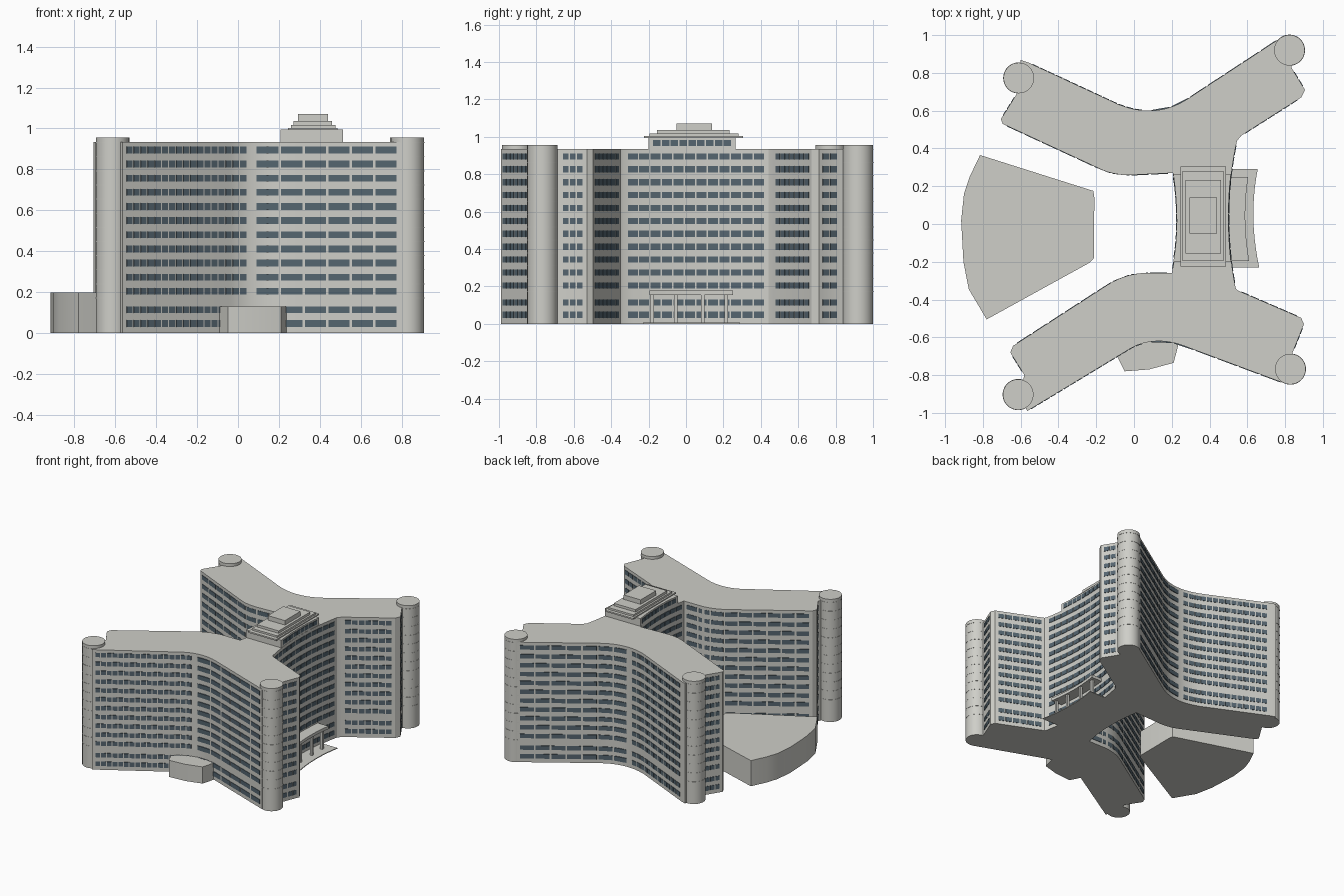
import bpy, bmesh, math
from mathutils import Vector

if "Cube" in bpy.data.objects:
    bpy.data.objects.remove(bpy.data.objects["Cube"])


def material(name, col):
    m = bpy.data.materials.new(name)
    m.diffuse_color = (*col, 1)
    m.use_nodes = True
    m.node_tree.nodes["Principled BSDF"].inputs["Base Color"].default_value = m.diffuse_color
    return m


STONE = material("stone", (0.62, 0.62, 0.58))
GLASS = material("glass", (0.09, 0.13, 0.16))


def finish(bm, name, mat, smooth=True):
    bmesh.ops.recalc_face_normals(bm, faces=bm.faces)
    me = bpy.data.meshes.new(name)
    bm.to_mesh(me)
    bm.free()
    me.materials.append(mat)
    ob = bpy.data.objects.new(name, me)
    bpy.context.collection.objects.link(ob)
    if smooth:
        bpy.ops.object.select_all(action='DESELECT')
        ob.select_set(True)
        bpy.context.view_layer.objects.active = ob
        bpy.ops.object.shade_smooth_by_angle(angle=math.radians(25))
    return ob


def prism(name, pts, z0, z1, mat=STONE):
    bm = bmesh.new()
    f = bm.faces.new([bm.verts.new((x, y, z0)) for x, y in pts])
    r = bmesh.ops.extrude_face_region(bm, geom=[f])
    top = [v for v in r["geom"] if isinstance(v, bmesh.types.BMVert)]
    bmesh.ops.translate(bm, verts=top, vec=(0, 0, z1 - z0))
    if f.is_valid is False or len(bm.faces) < len(pts) + 2:
        bm.faces.new([v for v in bm.verts if abs(v.co.z - z0) < 1e-6])
    return finish(bm, name, mat)


def box(name, x0, x1, y0, y1, z0, z1):
    return prism(name, [(x0, y0), (x1, y0), (x1, y1), (x0, y1)], z0, z1)


def bez(a, c, b, n=12, t0=0.0, t1=1.0):
    a, b, c = Vector(a), Vector(b), Vector(c)
    out = []
    for i in range(n + 1):
        t = t0 + (t1 - t0) * i / n
        out.append(tuple(a * (1 - t) ** 2 + c * 2 * t * (1 - t) + b * t * t))
    return out


def at(path, s):
    for p, q in zip(path, path[1:]):
        p, q = Vector(p), Vector(q)
        d = (q - p).length
        if s <= d:
            return p + (q - p) * (s / d)
        s -= d
    return Vector(path[-1])


FLOORS = [(0.03, 0.065), (0.098, 0.131)]
FLOORS += [(0.895 - i * 0.069 - 0.0165, 0.895 - i * 0.069 + 0.0165) for i in range(11)]


def windows(name, path, pitch, gap, margin=0.02, rows=FLOORS):
    # rows of thin glass panes spread evenly along a counter-clockwise wall path
    length = sum((Vector(q) - Vector(p)).length for p, q in zip(path, path[1:]))
    n = max(1, round((length - 2 * margin) / pitch))
    step = (length - 2 * margin) / n
    bm = bmesh.new()
    for i in range(n):
        a = at(path, margin + i * step + gap / 2)
        b = at(path, margin + (i + 1) * step - gap / 2)
        d = (b - a).normalized()
        o = Vector((d.y, -d.x))
        foot = [a - o * 0.004, b - o * 0.004, b + o * 0.003, a + o * 0.003]
        for z0, z1 in rows:
            lo = [bm.verts.new((p.x, p.y, z0)) for p in foot]
            hi = [bm.verts.new((p.x, p.y, z1)) for p in foot]
            bm.faces.new(lo[::-1])
            bm.faces.new(hi)
            for k in range(4):
                j = (k + 1) % 4
                bm.faces.new((lo[k], lo[j], hi[j], hi[k]))
    finish(bm, name, GLASS, False)


# Wall paths, counter-clockwise round the building
s = ((-0.05, -0.678), (0.1, -0.575), (0.29, -0.655))
n_ = ((0.28, 0.66), (0.11, 0.553), (-0.09, 0.637))
south_west = [(-0.565, -0.99)] + bez(*s, 8, 0, 0.36)
south_east = bez(*s, 8, 0.36, 1) + [(0.80, -0.845)]
end_se = [(0.84, -0.68), (0.90, -0.53)]
inner_se = [(0.885, -0.497), (0.545, -0.35)]
link_east = bez((0.537, -0.335), (0.462, 0.06), (0.545, 0.44), 16)
inner_ne = [(0.568, 0.468), (0.885, 0.67)]
end_ne = [(0.905, 0.71), (0.835, 0.825)]
north_east = [(0.776, 0.985)] + bez(*n_, 8, 0, 0.6)
north_west = bez(*n_, 8, 0.6, 1) + [(-0.56, 0.855)]
end_nw = [(-0.62, 0.69), (-0.705, 0.555)]
inner_nw = [(-0.695, 0.53)] + bez((-0.17, 0.287), (-0.1, 0.255), (0.0, 0.26), 6) + [(0.205, 0.27)]
link_west = bez((0.205, 0.27), (0.255, 0.0), (0.2, -0.26), 12)
inner_sw = [(0.2, -0.26)] + bez((0.04, -0.26), (-0.06, -0.27), (-0.14, -0.322), 6) + [(-0.64, -0.645)]
end_sw = [(-0.655, -0.68), (-0.58, -0.80)]

towers = {"tower_sw": (-0.613, -0.903), "tower_se": (0.828, -0.768),
          "tower_ne": (0.823, 0.92), "tower_nw": (-0.61, 0.773)}

# Main body
outline = []
for part in (south_west, south_east, [towers["tower_se"]], end_se, inner_se, link_east, inner_ne,
             end_ne, [towers["tower_ne"]], north_east, north_west, [(-0.6, 0.868), towers["tower_nw"]],
             end_nw, inner_nw, link_west, inner_sw, end_sw, [towers["tower_sw"]]):
    for p in part:
        if not outline or (Vector(p) - Vector(outline[-1])).length > 1e-4:
            outline.append(p)
prism("main_body", outline, 0, 0.935)

# Window bands
for name, path, pitch, gap in (
        ("south_west", south_west, 0.041, 0.007), ("south_east", south_east, 0.122, 0.013),
        ("end_se", end_se, 0.045, 0.008), ("inner_se", inner_se, 0.06, 0.009),
        ("link_east", link_east, 0.06, 0.008), ("inner_ne", inner_ne, 0.045, 0.008),
        ("end_ne", end_ne, 0.045, 0.008), ("north_east", north_east, 0.11, 0.013),
        ("north_west", north_west, 0.045, 0.008), ("end_nw", end_nw, 0.045, 0.008),
        ("inner_nw", inner_nw, 0.1, 0.012), ("link_west", link_west, 0.06, 0.008),
        ("inner_sw", inner_sw, 0.1, 0.012), ("end_sw", end_sw, 0.045, 0.008)):
    windows("windows_" + name, path, pitch, gap)


# Round stair towers with slim floor bands
def disc(name, c, r, z0, z1):
    prism(name, [(c[0] + r * math.cos(k * math.tau / 48), c[1] + r * math.sin(k * math.tau / 48))
                 for k in range(48)], z0, z1)


for name, c in towers.items():
    disc(name, c, 0.081, 0, 0.957)
    for i in range(12):
        z = 0.17 + i * 0.069
        disc(f"{name}_band", c, 0.0825, z, z + 0.004)

# Stepped roof pavilion
east = bez((0.513, -0.2), (0.487, 0.04), (0.513, 0.265), 8)
west = bez((0.208, 0.265), (0.245, 0.0), (0.208, -0.2), 8)
prism("pavilion_base", east + west, 0.93, 0.995)
windows("pavilion_windows_east", east, 0.05, 0.007, 0.02, [(0.95, 0.983)])
windows("pavilion_windows_west", west, 0.05, 0.007, 0.02, [(0.95, 0.983)])
box("pavilion_eave", 0.245, 0.487, -0.225, 0.305, 0.992, 1.003)
box("pavilion_step_lower", 0.258, 0.475, -0.195, 0.28, 1.0, 1.017)
box("pavilion_step_upper", 0.272, 0.46, -0.155, 0.233, 1.01, 1.036)
box("pavilion_top", 0.293, 0.44, -0.05, 0.14, 1.03, 1.071)

# Entrance terrace and canopy
prism("terrace", [(0.49, -0.23)] + bez((0.663, -0.23), (0.605, 0.04), (0.655, 0.29), 10) + [(0.49, 0.29)], 0, 0.006)
front = bez((0.61, -0.195), (0.57, 0.03), (0.605, 0.25), 10)
prism("canopy", [(0.49, -0.195)] + front + [(0.49, 0.25)], 0.155, 0.178)
for y in (-0.18, -0.055, 0.09, 0.215):
    box("canopy_column", 0.565, 0.583, y - 0.009, y + 0.009, 0, 0.16)

# Fan-shaped hall on the west and small annex on the south
prism("fan_hall", [(-0.815, 0.365), (-0.87, 0.25), (-0.9, 0.16), (-0.915, 0.02), (-0.903, -0.2), (-0.875, -0.345),
                   (-0.78, -0.505), (-0.235, -0.205), (-0.212, -0.18), (-0.21, 0.14), (-0.215, 0.175)], 0, 0.2)
prism("south_annex", [(-0.095, -0.69), (-0.05, -0.78), (0.08, -0.77), (0.21, -0.735), (0.245, -0.6), (0.1, -0.58)], 0, 0.13)
